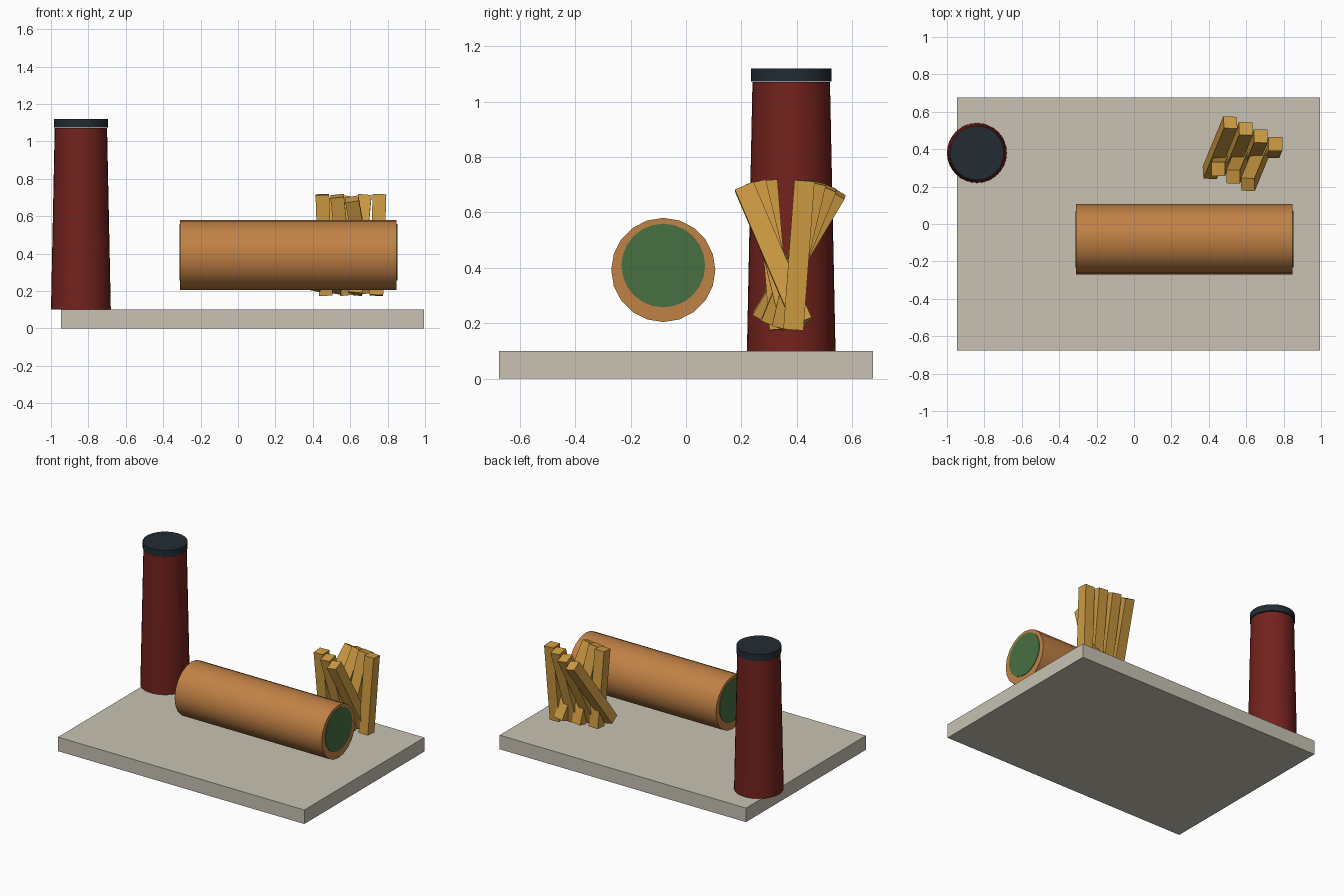
import bpy, bmesh, math
from mathutils import Vector, Matrix

if "Cube" in bpy.data.objects:
    bpy.data.objects.remove(bpy.data.objects["Cube"])


def material(name, rgb):
    m = bpy.data.materials.new(name)
    m.diffuse_color = (*rgb, 1)
    m.use_nodes = True
    m.node_tree.nodes["Principled BSDF"].inputs["Base Color"].default_value = m.diffuse_color
    return m


STONE = material("stone", (0.58, 0.54, 0.45))
BRICK = material("dark_red", (0.17, 0.016, 0.012))
SLATE = material("slate", (0.016, 0.025, 0.033))
COPPER = material("copper", (0.53, 0.22, 0.06))
GREEN = material("green", (0.065, 0.16, 0.055))
WOOD = material("wood", (0.62, 0.33, 0.055))


def finish(name, bm, mat, smooth=False):
    me = bpy.data.meshes.new(name)
    bm.to_mesh(me)
    bm.free()
    if smooth:
        for p in me.polygons:
            p.use_smooth = True
        me.set_sharp_from_angle(angle=math.radians(30))
    me.materials.append(mat)
    ob = bpy.data.objects.new(name, me)
    bpy.context.collection.objects.link(ob)
    return ob


def box(name, centre, size, mat, axis=(0, 0, 1)):
    """Box whose height runs along axis."""
    turn = Vector((0, 0, 1)).rotation_difference(Vector(axis)).to_matrix().to_4x4()
    bm = bmesh.new()
    bmesh.ops.create_cube(bm, size=1, matrix=Matrix.Diagonal((*size, 1)))
    ob = finish(name, bm, mat)
    ob.matrix_world = Matrix.Translation(centre) @ turn
    return ob


def drum(name, start, end, r1, r2, mat, sides=32):
    """Capped round part from start to end."""
    a, b = Vector(start), Vector(end)
    bm = bmesh.new()
    bmesh.ops.create_cone(bm, cap_ends=True, segments=sides, radius1=r1,
                          radius2=r2, depth=(b - a).length)
    ob = finish(name, bm, mat, True)
    turn = Vector((0, 0, 1)).rotation_difference(b - a).to_matrix().to_4x4()
    ob.matrix_world = Matrix.Translation((a + b) / 2) @ turn
    return ob


# base slab
box("base_slab", (0.025, 0, 0.05), (1.94, 1.35, 0.1), STONE)

# tapered chimney and its cap
drum("chimney", (-0.84, 0.38, 0.1), (-0.84, 0.38, 1.07), 0.16, 0.14, BRICK)
drum("chimney_cap", (-0.84, 0.38, 1.073), (-0.84, 0.38, 1.12), 0.145, 0.145, SLATE)

# lying barrel with a green disc in each end
drum("barrel", (-0.31, -0.082, 0.392), (0.848, -0.082, 0.392), 0.188, 0.188, COPPER, 20)
drum("left_end_disc", (-0.314, -0.082, 0.408), (-0.29, -0.082, 0.408), 0.151, 0.151, GREEN, 24)
drum("right_end_disc", (0.828, -0.082, 0.408), (0.852, -0.082, 0.408), 0.151, 0.151, GREEN, 24)

# two fanned rows of timbers: (row name, start x, y, lean of the top in y)
LENGTH = 0.54
rows = [("back_timber", 0.46, 0.408, (0.135, 0.102, 0.062, 0.02)),
        ("front_timber", 0.46, 0.316, (-0.022, -0.063, -0.105))]
for name, x, y, leans in rows:
    for i, dy in enumerate(leans):
        dx = 0.41 * dy
        up = math.sqrt((LENGTH / 2) ** 2 - dx * dx - dy * dy)
        box(f"{name}_{i + 1}", (x + 0.096 * i, y, 0.446),
            (0.073, 0.073, LENGTH), WOOD, (dx, dy, up))
